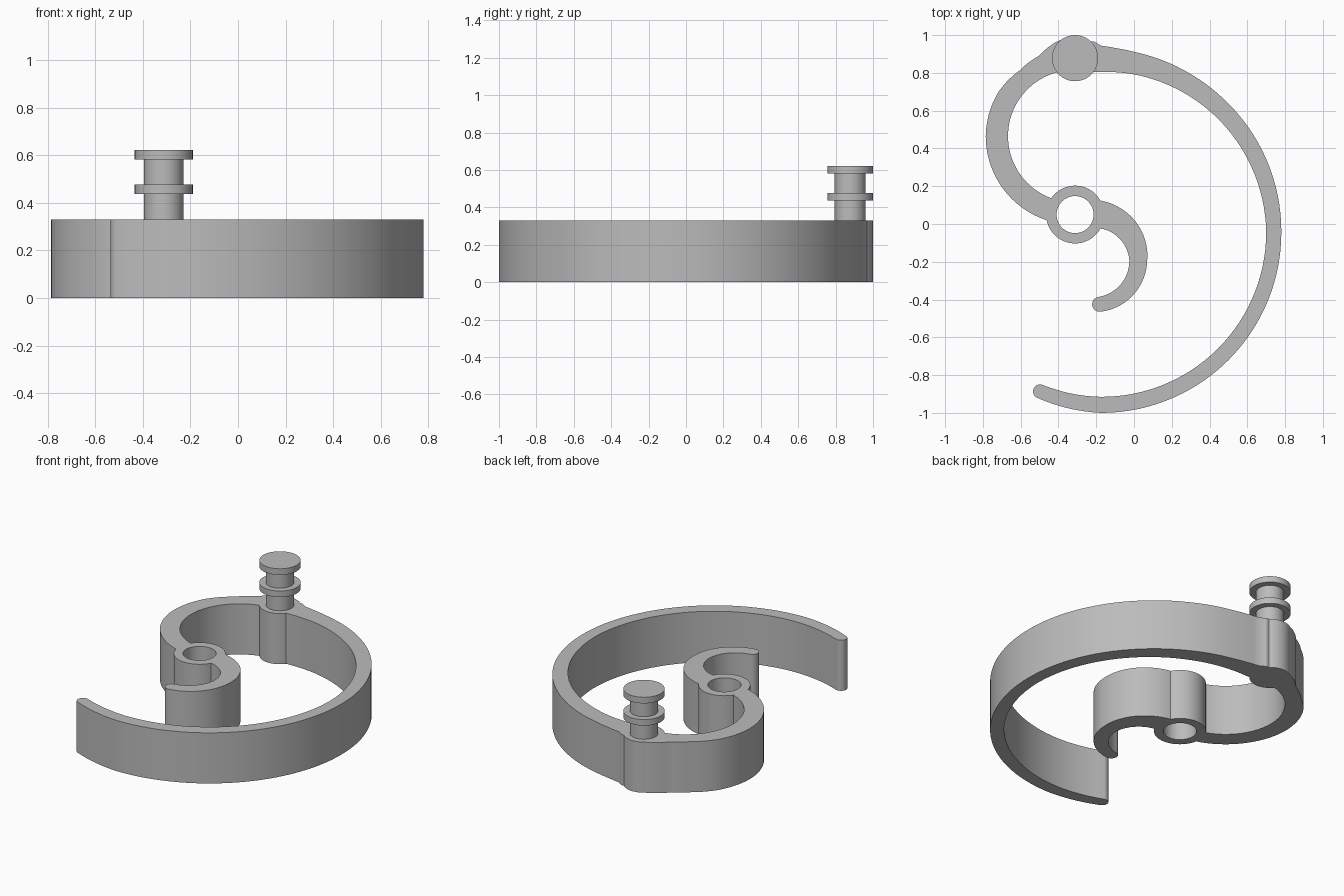
import bpy, bmesh
from math import sin, cos, pi, radians, ceil
from mathutils import Vector

HEIGHT = 0.33
PIVOT = (-0.312, 0.05)
PIN = (-0.312, 0.878)

if "Cube" in bpy.data.objects:
    bpy.data.objects.remove(bpy.data.objects["Cube"], do_unlink=True)

grey = bpy.data.materials.new("plain_grey")
grey.use_nodes = True
grey.diffuse_color = (0.5, 0.5, 0.5, 1)
grey.node_tree.nodes["Principled BSDF"].inputs["Base Color"].default_value = (0.5, 0.5, 0.5, 1)


def make_object(name, bm):
    bmesh.ops.recalc_face_normals(bm, faces=bm.faces)
    mesh = bpy.data.meshes.new(name)
    bm.to_mesh(mesh)
    bm.free()
    mesh.materials.append(grey)
    obj = bpy.data.objects.new(name, mesh)
    bpy.context.collection.objects.link(obj)
    return obj


def extrude_outline(name, points, bottom=0.0, top=HEIGHT):
    bm = bmesh.new()
    face = bm.faces.new([bm.verts.new((p[0], p[1], bottom)) for p in points])
    result = bmesh.ops.extrude_face_region(bm, geom=[face])
    raised = [v for v in result["geom"] if isinstance(v, bmesh.types.BMVert)]
    bmesh.ops.translate(bm, verts=raised, vec=(0, 0, top - bottom))
    return make_object(name, bm)


def cylinder(name, centre, radius, bottom=0.0, top=HEIGHT, sides=64):
    ring = [(centre[0] + radius * cos(2 * pi * i / sides),
             centre[1] + radius * sin(2 * pi * i / sides)) for i in range(sides)]
    return extrude_outline(name, ring, bottom, top)


def curved_arm(name, centre, keys, round_end=False):
    """Arc whose inner and outer radii blend between (angle, inner, outer) keys."""
    c = Vector(centre)
    inner, outer = [], []
    for k, (a, b) in enumerate(zip(keys, keys[1:])):
        steps = max(1, ceil(abs(b[0] - a[0]) / 3))
        for i in range(0 if k == 0 else 1, steps + 1):
            t = i / steps
            angle, r_in, r_out = (u + (v - u) * t for u, v in zip(a, b))
            d = Vector((cos(radians(angle)), sin(radians(angle))))
            inner.append(c + d * r_in)
            outer.append(c + d * r_out)
    cap = []
    if round_end:
        mid, across = (inner[-1] + outer[-1]) / 2, (outer[-1] - inner[-1]) / 2
        forward = Vector((across.y, -across.x))
        cap = [mid + across * cos(pi * i / 12) + forward * sin(pi * i / 12)
               for i in range(1, 12)]
    return extrude_outline(name, outer + cap + inner[::-1])


def combine(target, other, operation):
    mod = target.modifiers.new(operation.lower(), 'BOOLEAN')
    mod.operation, mod.solver, mod.object = operation, 'EXACT', other
    bpy.context.view_layer.objects.active = target
    bpy.ops.object.modifier_apply(modifier=mod.name)
    bpy.data.objects.remove(other, do_unlink=True)


def smooth(obj):
    bpy.ops.object.select_all(action='DESELECT')
    obj.select_set(True)
    bpy.context.view_layer.objects.active = obj
    bpy.ops.object.shade_smooth_by_angle(angle=radians(30))


# Spiral body: large sweep, middle curve and small hook joined at two bosses
body = curved_arm("spiral_body", (-0.175, -0.045), [
    (97, 0.85, 1.02), (92, 0.85, 1.012), (90, 0.85, 0.989), (85, 0.852, 0.979),
    (79, 0.855, 0.972), (60, 0.86, 0.964), (45, 0.864, 0.96), (0, 0.875, 0.955),
    (-90, 0.87, 0.955), (-111, 0.864, 0.938)], round_end=True)
middle = curved_arm("middle_curve", (-0.317, 0.465), [
    (92, 0.35, 0.525), (101, 0.35, 0.508), (114, 0.35, 0.464), (130, 0.35, 0.452),
    (150, 0.35, 0.464), (180, 0.35, 0.468), (255, 0.35, 0.468)])
hook = curved_arm("small_hook", (-0.215, -0.19), [
    (88, 0.168, 0.318), (45, 0.177, 0.303), (0, 0.19, 0.285), (-82, 0.198, 0.277)],
    round_end=True)
pin_boss = cylinder("pin_boss", PIN, 0.122)
pivot_boss = cylinder("pivot_boss", PIVOT, 0.153)
for part in (pin_boss, middle, pivot_boss, hook):
    combine(body, part, 'UNION')
combine(body, cylinder("pivot_hole", PIVOT, 0.098, -0.1, HEIGHT + 0.1), 'DIFFERENCE')
smooth(body)

# Flanged pin turned from one profile
STEM, FLANGE = 0.083, 0.122
profile = [(0, 0.325), (STEM, 0.325), (STEM, 0.437), (FLANGE, 0.437), (FLANGE, 0.477),
           (STEM, 0.477), (STEM, 0.582), (FLANGE, 0.582), (FLANGE, 0.622), (0, 0.622)]
bm = bmesh.new()
verts = [bm.verts.new((PIN[0] + r, PIN[1], z)) for r, z in profile]
edges = [bm.edges.new(pair) for pair in zip(verts, verts[1:])]
bmesh.ops.spin(bm, geom=verts + edges, cent=(*PIN, 0), axis=(0, 0, 1),
               angle=2 * pi, steps=64)
bmesh.ops.remove_doubles(bm, verts=bm.verts, dist=0.0001)
smooth(make_object("flanged_pin", bm))
